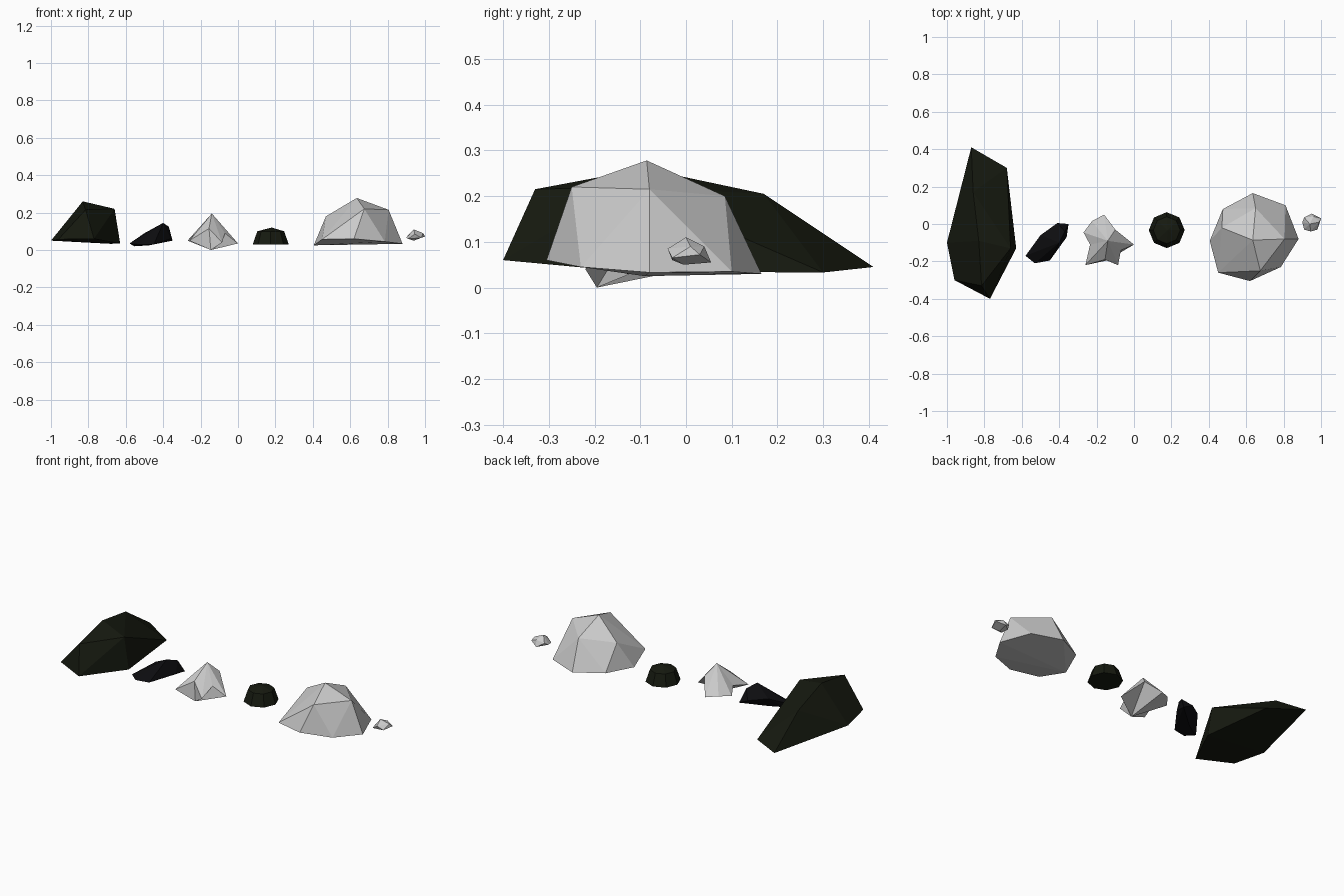
import bpy, bmesh
from math import cos, sin, pi

if "Cube" in bpy.data.objects:
    bpy.data.objects.remove(bpy.data.objects["Cube"])


def finish(name, bm, mat=None):
    bmesh.ops.recalc_face_normals(bm, faces=bm.faces)
    mesh = bpy.data.meshes.new(name)
    bm.to_mesh(mesh)
    bm.free()
    obj = bpy.data.objects.new(name, mesh)
    bpy.context.collection.objects.link(obj)
    if mat:
        mesh.materials.append(mat)
    return obj


def hull_rock(name, points, mat=None):
    """Faceted boulder: convex hull around its corner points."""
    bm = bmesh.new()
    for p in points:
        bm.verts.new(p)
    res = bmesh.ops.convex_hull(bm, input=bm.verts[:])
    loose = {v for v in res["geom_interior"] + res["geom_unused"]
             if isinstance(v, bmesh.types.BMVert) and v.is_valid}
    bmesh.ops.delete(bm, geom=list(loose), context='VERTS')
    bmesh.ops.dissolve_limit(bm, angle_limit=0.05, verts=bm.verts[:], edges=bm.edges[:])
    return finish(name, bm, mat)


def star_rock(name, ring, top, bottom):
    """Spiky rock: a star ring closed by fans to a peak and a foot."""
    bm = bmesh.new()
    vs = [bm.verts.new(p) for p in ring]
    t, b = bm.verts.new(top), bm.verts.new(bottom)
    for i, v in enumerate(vs):
        n = vs[(i + 1) % len(vs)]
        bm.faces.new((v, n, t))
        bm.faces.new((n, v, b))
    return finish(name, bm)


def material(name, color):
    m = bpy.data.materials.new(name)
    m.diffuse_color = (*color, 1)
    m.use_nodes = True
    m.node_tree.nodes["Principled BSDF"].inputs["Base Color"].default_value = m.diffuse_color
    return m


moss = material("dark_green_stone", (0.008, 0.010, 0.005))
coal = material("black_stone", (0.004, 0.004, 0.005))

# Long dark boulder
hull_rock("long_boulder", [
    (-.87, .41, .045), (-.68, .30, .033), (-.63, -.13, .035),
    (-.77, -.40, .06), (-.96, -.30, .057), (-1, -.10, .05),
    (-.83, -.09, .26), (-.66, -.13, .22), (-.86, .17, .205),
    (-.815, -.33, .215)], moss)

# Slanted black rock
hull_rock("slanted_rock", [
    (-.35, 0, .05), (-.41, .005, .08), (-.50, -.06, .09),
    (-.58, -.17, .035), (-.53, -.21, .03), (-.45, -.195, .03),
    (-.36, -.07, .06), (-.40, -.10, .145), (-.37, -.04, .125),
    (-.555, -.15, .02), (-.475, -.10, .025)], coal)

# Star-shaped grey rock
star_rock("spiky_rock", [
    (-.16, .05, .05), (-.10, -.03, .13), (0, -.11, .035),
    (-.07, -.14, .09), (-.085, -.22, .04), (-.155, -.19, .115),
    (-.26, -.22, .05), (-.235, -.11, .08), (-.27, -.045, .05),
    (-.225, .015, .06)], (-.14, -.09, .195), (-.145, -.195, 0))

# Small eight-sided dark rock
octagon = [(.175 + r * cos(i * pi / 4), -.033 + r * sin(i * pi / 4), z)
           for r, z in ((.096, .03), (.072, .10)) for i in range(8)]
hull_rock("octagon_rock", octagon + [(.18, -.033, .12)], moss)

# Big grey boulder
hull_rock("big_boulder", [
    (.635, .165, .03), (.81, .10, .035), (.88, -.08, .033),
    (.785, -.23, .045), (.62, -.305, .06), (.45, -.26, .057),
    (.405, -.09, .025), (.475, .08, .035), (.63, -.08, .025),
    (.635, -.086, .278), (.65, .085, .20), (.805, -.08, .215),
    (.675, -.25, .22), (.47, -.02, .18)])

# Pebble
hull_rock("pebble", [
    (.90, .01, .065), (.91, .035, .08), (.94, 0, .11), (.96, .04, .09),
    (.99, .01, .09), (1, .03, .072), (.95, .055, .055), (.94, -.005, .05),
    (.91, -.03, .06), (.945, -.04, .085), (.98, -.03, .065)])
